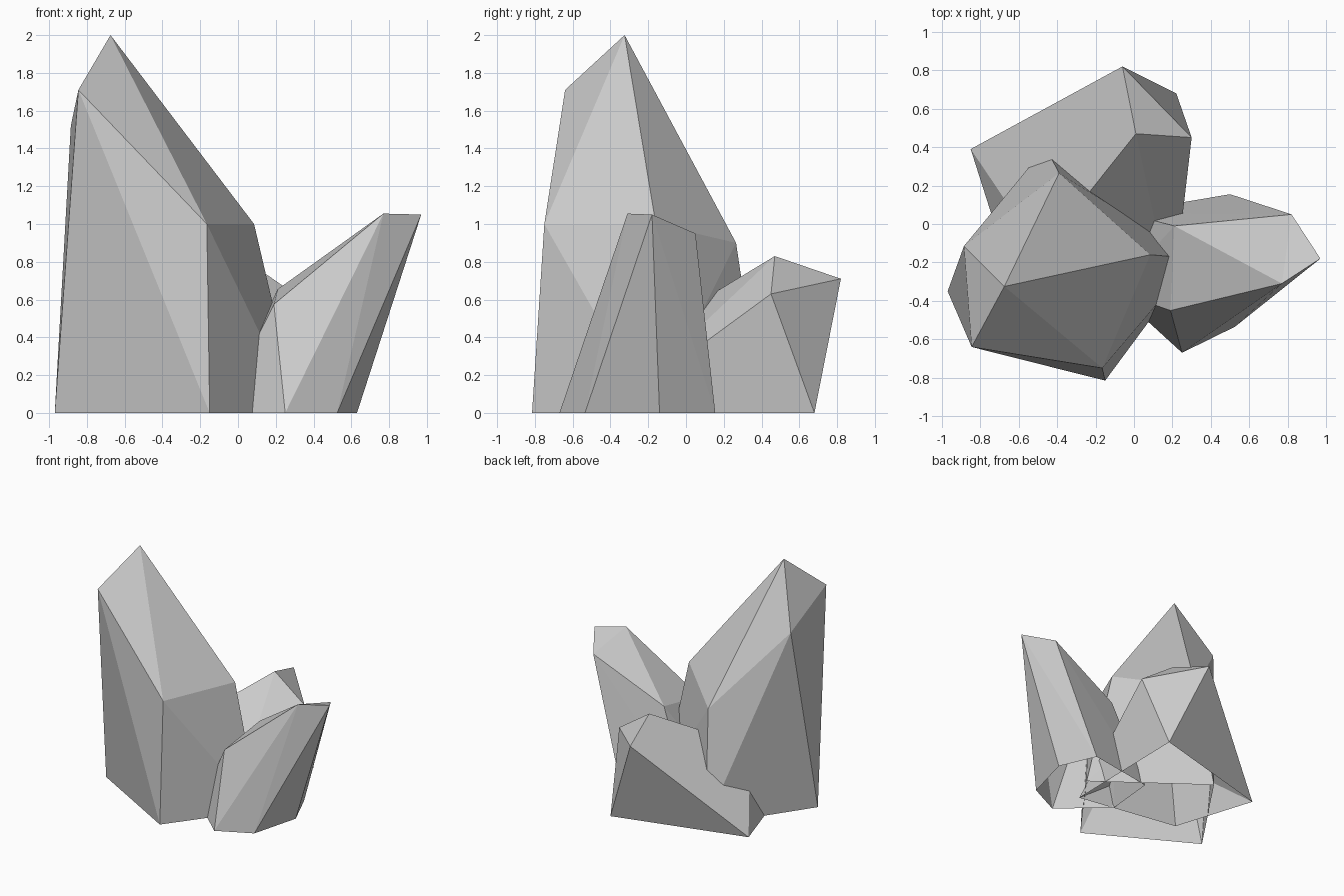
import bpy
import bmesh

if "Cube" in bpy.data.objects:
    bpy.data.objects.remove(bpy.data.objects["Cube"])


def crystal(name, base, crown):
    """Faceted shard: hull of a ground outline and its upper corners, open underneath."""
    bm = bmesh.new()
    for x, y in base:
        bm.verts.new((x, y, 0))
    for p in crown:
        bm.verts.new(p)
    bmesh.ops.convex_hull(bm, input=bm.verts[:])
    bottom = [f for f in bm.faces if all(v.co.z < 1e-4 for v in f.verts)]
    bmesh.ops.delete(bm, geom=bottom, context='FACES_ONLY')
    bmesh.ops.recalc_face_normals(bm, faces=bm.faces[:])
    mesh = bpy.data.meshes.new(name)
    bm.to_mesh(mesh)
    bm.free()
    obj = bpy.data.objects.new(name, mesh)
    bpy.context.collection.objects.link(obj)
    return obj


# Tall pointed shard, front left
crystal("tall_crystal",
        base=[(-0.97, -0.35), (-0.15, -0.815), (0.32, -0.18), (-0.46, 0.40)],
        crown=[(-0.675, -0.325, 2.0), (-0.845, -0.64, 1.71), (-0.165, -0.75, 1.0),
               (0.085, -0.16, 1.0), (-0.39, 0.265, 0.90), (-0.885, -0.115, 1.52)])

# Leaning shard, right
crystal("right_crystal",
        base=[(0.25, -0.67), (0.525, -0.535), (0.63, -0.14), (0.50, 0.155),
              (-0.06, 0.06), (-0.10, -0.35)],
        crown=[(0.77, -0.31, 1.055), (0.97, -0.18, 1.05), (0.82, 0.05, 0.95),
               (0.21, -0.01, 0.655), (0.19, -0.45, 0.575)])

# Low shard, back
crystal("back_crystal",
        base=[(-0.85, 0.39), (0.22, 0.68), (0.20, -0.41), (-0.64, -0.27)],
        crown=[(0.01, 0.47, 0.83), (0.30, 0.45, 0.63), (-0.06, 0.82, 0.71),
               (-0.485, -0.15, 0.455)])
